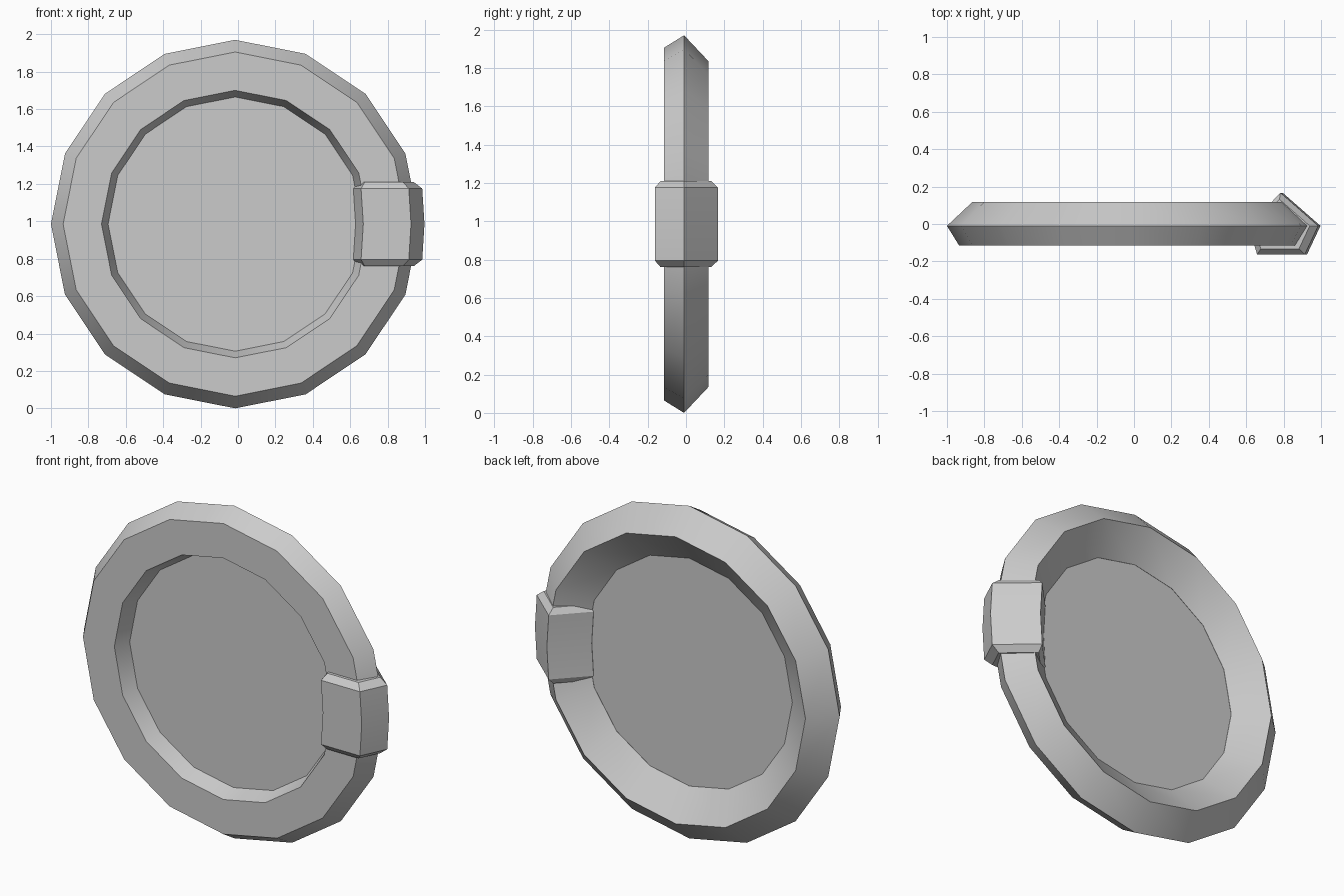
import bpy, bmesh, math

cube = bpy.data.objects.get("Cube")
if cube:
    bpy.data.objects.remove(cube)

grey = bpy.data.materials.new("plain_grey")
grey.use_nodes = True
grey.diffuse_color = (0.6, 0.6, 0.6, 1)
grey.node_tree.nodes["Principled BSDF"].inputs["Base Color"].default_value = (0.6, 0.6, 0.6, 1)

SIDES = 16
CX, CZ = -0.015, 0.985


def finish(bm, name, smooth_angle):
    bmesh.ops.recalc_face_normals(bm, faces=bm.faces)
    mesh = bpy.data.meshes.new(name)
    bm.to_mesh(mesh)
    bm.free()
    obj = bpy.data.objects.new(name, mesh)
    obj.data.materials.append(grey)
    bpy.context.collection.objects.link(obj)
    bpy.ops.object.select_all(action='DESELECT')
    obj.select_set(True)
    bpy.context.view_layer.objects.active = obj
    bpy.ops.object.shade_smooth_by_angle(angle=math.radians(smooth_angle))
    return obj


def bridge(bm, a, b):
    for i in range(len(a)):
        j = (i + 1) % len(a)
        bm.faces.new((a[i], a[j], b[j], b[i]))


# Rim: five-sided section (radius, depth) swept round the y axis
rim_section = [(0.715, -0.115), (0.92, -0.115), (0.985, -0.01), (0.85, 0.117), (0.675, -0.01)]
bm = bmesh.new()
loops = []
for k in range(SIDES):
    a = 2 * math.pi * k / SIDES
    loops.append([bm.verts.new((CX + r * math.cos(a), y, CZ + r * math.sin(a)))
                  for r, y in rim_section])
for k in range(SIDES):
    bridge(bm, loops[k], loops[(k + 1) % SIDES])
finish(bm, "rim", 30)

# Thin panel filling the rim
bm = bmesh.new()
bmesh.ops.create_cone(bm, cap_ends=True, segments=SIDES, radius1=0.688, radius2=0.688, depth=0.01)
for v in bm.verts:
    x, y, z = v.co
    v.co = (CX + x, z - 0.017, CZ + y)
finish(bm, "panel", 30)

# Clasp: sleeve around the rim, with tapered ends
clasp_section = [(0.67, -0.163), (0.925, -0.163), (0.997, -0.01), (0.795, 0.167), (0.625, -0.01)]
mid_x, mid_y = 0.81, -0.01
stations = [(-0.225, 0.80, -0.02), (-0.19, 1, -0.012), (0, 1, 0), (0.19, 1, -0.012), (0.225, 0.80, -0.02)]
bm = bmesh.new()
loops = []
for z, scale, shift in stations:
    loops.append([bm.verts.new((mid_x + (x - mid_x) * scale + shift,
                                mid_y + (y - mid_y) * scale, CZ + z))
                  for x, y in clasp_section])
for a, b in zip(loops, loops[1:]):
    bridge(bm, a, b)
bm.faces.new(loops[0])
bm.faces.new(loops[-1])
finish(bm, "clasp", 30)
